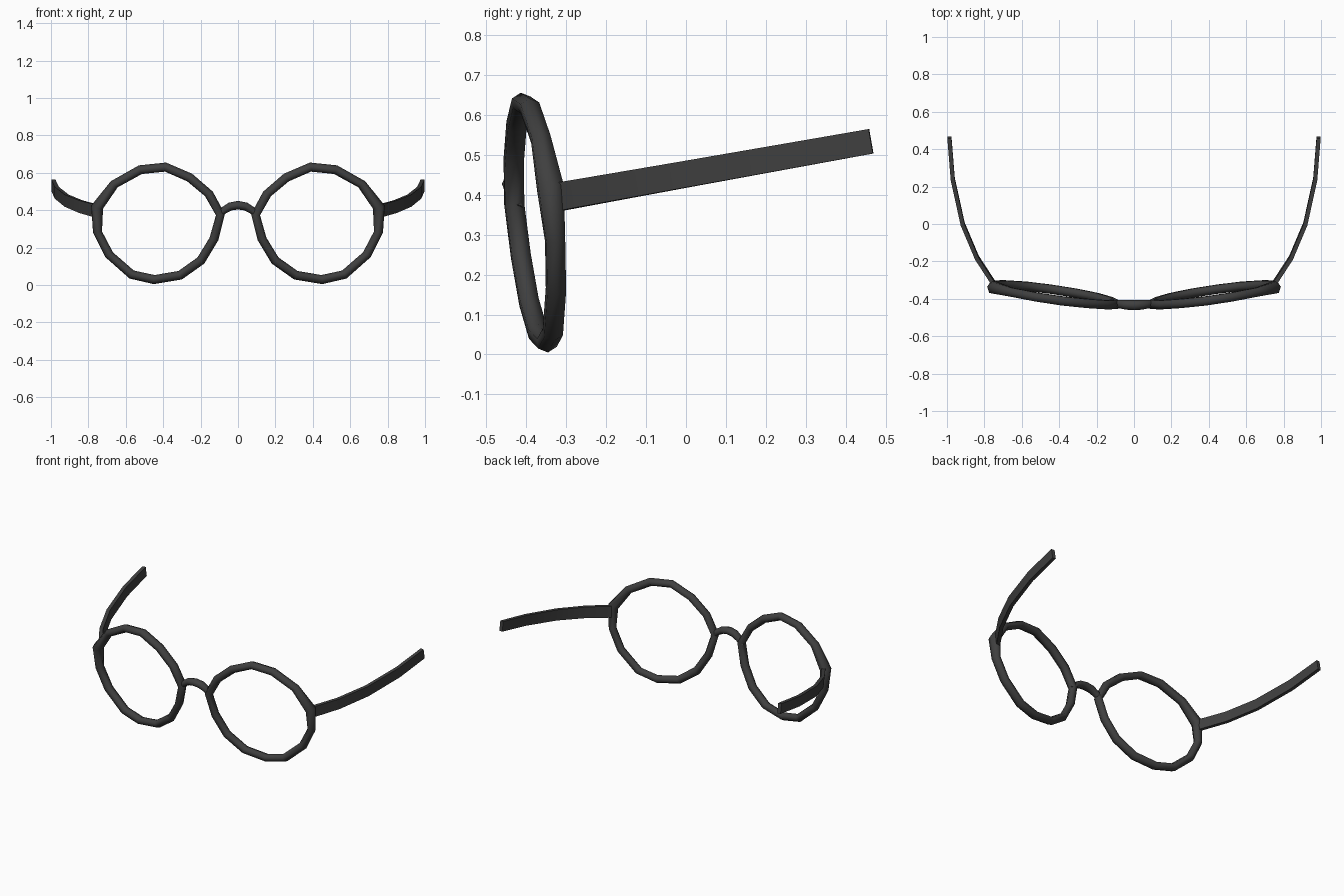
import bpy, bmesh, math
from mathutils import Vector

if "Cube" in bpy.data.objects:
    bpy.data.objects.remove(bpy.data.objects["Cube"])

frame_mat = bpy.data.materials.new("charcoal_plastic")
frame_mat.diffuse_color = (0.05, 0.05, 0.05, 1)
frame_mat.use_nodes = True
frame_mat.node_tree.nodes["Principled BSDF"].inputs["Base Color"].default_value = frame_mat.diffuse_color


def sweep(name, sections, closed, mirror, angle):
    """Skin a list of equal-sized point loops into one object."""
    bm = bmesh.new()
    loops = [[bm.verts.new(p) for p in s] for s in sections]
    n = len(loops[0])
    for i in range(len(loops) if closed else len(loops) - 1):
        a, b = loops[i], loops[(i + 1) % len(loops)]
        for j in range(n):
            k = (j + 1) % n
            bm.faces.new((a[j], a[k], b[k], b[j]))
    if not closed:
        bm.faces.new(loops[0])
        bm.faces.new(loops[-1])
    bmesh.ops.recalc_face_normals(bm, faces=bm.faces)
    mesh = bpy.data.meshes.new(name)
    bm.to_mesh(mesh)
    bm.free()
    ob = bpy.data.objects.new(name, mesh)
    bpy.context.collection.objects.link(ob)
    mesh.materials.append(frame_mat)
    bpy.ops.object.select_all(action='DESELECT')
    ob.select_set(True)
    bpy.context.view_layer.objects.active = ob
    bpy.ops.object.shade_smooth_by_angle(angle=math.radians(angle))
    if mirror:
        ob.modifiers.new("mirror", 'MIRROR').use_mirror_merge = False
    return ob


def ring(center, u, v, ru, rv, sides):
    return [center + u * ru * math.cos(t) + v * rv * math.sin(t)
            for t in (2 * math.pi * i / sides for i in range(sides))]


# Rims: 14-sided loops lying in a slightly tilted, wrapped plane
outline = [(.385, .655), (.53, .64), (.68, .555), (.785, .425), (.775, .28),
           (.71, .15), (.58, .035), (.45, .005), (.30, .03), (.18, .115),
           (.105, .24), (.07, .38), (.135, .5), (.245, .595)]
slope_x, slope_z = 0.143, -0.09
normal = Vector((slope_x, -1, slope_z)).normalized()


def on_plane(x, z):
    return Vector((x, -0.379 + slope_x * (x - .42) + slope_z * (z - .33), z))


middle = on_plane(.42, .33)
sections = []
for i, (x, z) in enumerate(outline):
    p = on_plane(x, z)
    out = (p - middle).normalized()
    r = 0.033 if i == 3 else 0.0245          # thicker at the hinge corner
    sections.append(ring(p - out * r, out, normal, r, r * 1.12, 6))
sweep("rims", sections, True, True, 70)

# Bridge: small arched tube between the rims
half = [(.105, -.425, .365, .017), (.078, -.428, .398, .021),
        (.042, -.432, .420, .024)]
path = [(-x, y, z, r) for x, y, z, r in half] + [(0, -.434, .427, .025)] + half[::-1]
sections = []
for i, (x, y, z, r) in enumerate(path):
    a, b = path[max(i - 1, 0)], path[min(i + 1, len(path) - 1)]
    t = Vector((b[0] - a[0], 0, b[2] - a[2])).normalized()
    up = Vector((-t.z, 0, t.x))
    sections.append(ring(Vector((x, y, z)), up, Vector((0, 1, 0)), r * .92, r * 1.08, 8))
sweep("bridge", sections, False, False, 70)

# Arms: flat curved strips rising towards the back
arm = [(.752, -.315), (.840, -.18), (.916, .0), (.969, .24), (.987, .463)]
rise = Vector((0, -.175, 1)).normalized()
sections = []
for i, (x, y) in enumerate(arm):
    a, b = arm[max(i - 1, 0)], arm[min(i + 1, len(arm) - 1)]
    side = Vector((b[1] - a[1], a[0] - b[0], 0)).normalized() * 0.011
    h = rise * (0.035 - 0.004 * i / 4)
    c = Vector((x, y, .395 + .178 * (y + .315)))
    sections.append([c + side + h, c - side + h, c - side - h, c + side - h])
sweep("arms", sections, False, True, 30)
